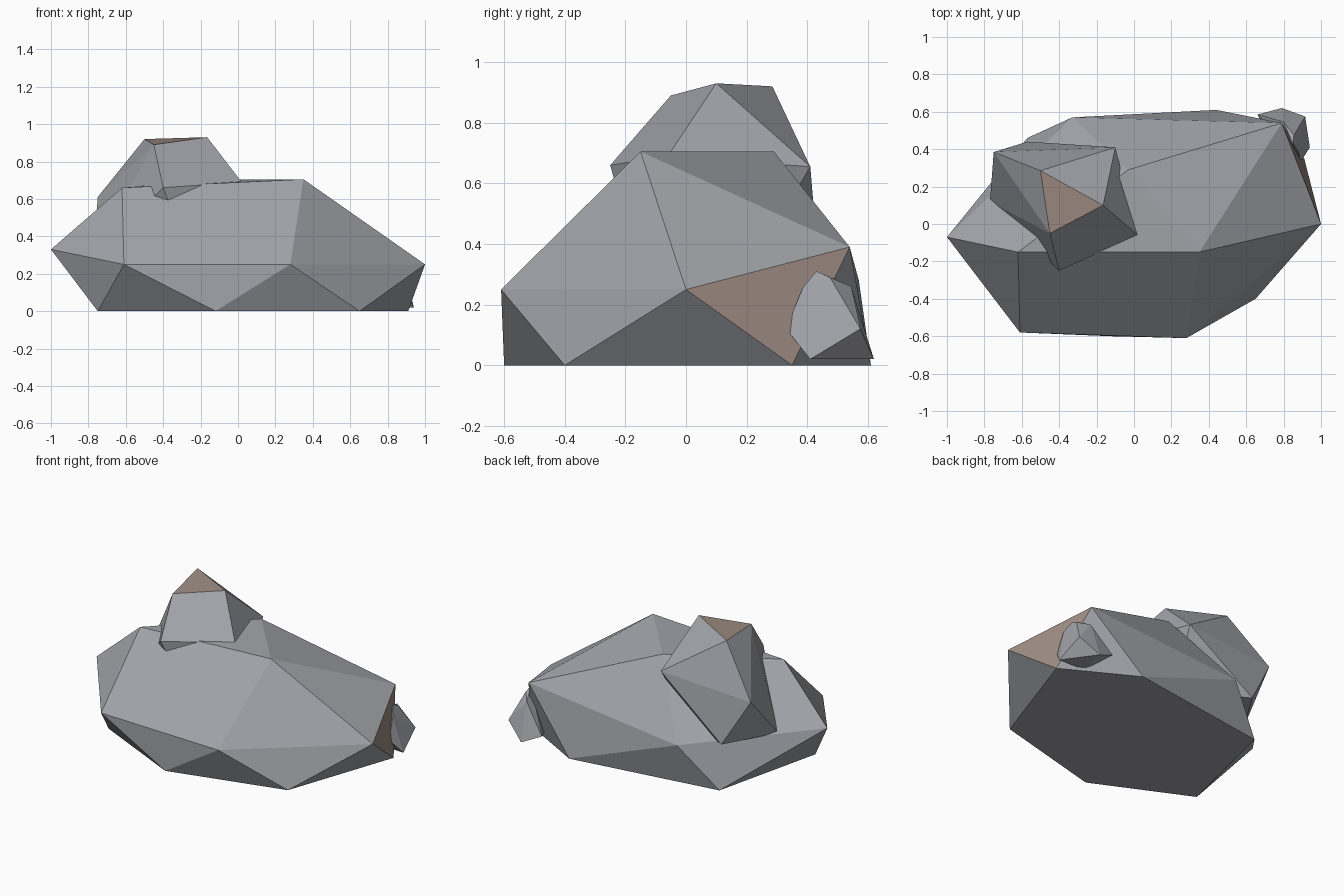
import bpy, bmesh, math
from mathutils import Vector

default_cube = bpy.data.objects.get("Cube")
if default_cube:
    bpy.data.objects.remove(default_cube, do_unlink=True)


def make_material(name, rgb):
    material = bpy.data.materials.new(name)
    material.use_nodes = True
    colour = (*rgb, 1.0)
    material.diffuse_color = colour
    shader = material.node_tree.nodes["Principled BSDF"]
    shader.inputs["Base Color"].default_value = colour
    shader.inputs["Roughness"].default_value = 0.9
    return material


stone_grey = make_material("stone grey", (0.36, 0.37, 0.40))
earth_brown = make_material("earth brown", (0.34, 0.265, 0.225))


def make_rock(name, corners, brown_direction=None):
    """Wrap a faceted stone around its corners; one facet may be brown."""
    bm = bmesh.new()
    for corner in corners:
        bm.verts.new(corner)
    hull = bmesh.ops.convex_hull(bm, input=bm.verts[:])
    leftovers = {v for v in hull["geom_interior"] + hull["geom_unused"]
                 if isinstance(v, bmesh.types.BMVert)}
    bmesh.ops.delete(bm, geom=list(leftovers), context="VERTS")
    # Merge triangles that lie in nearly the same plane
    bmesh.ops.dissolve_limit(bm, angle_limit=math.radians(2),
                             verts=bm.verts[:], edges=bm.edges[:])
    bmesh.ops.recalc_face_normals(bm, faces=bm.faces[:])
    bm.normal_update()
    if brown_direction:
        direction = Vector(brown_direction).normalized()
        facet = max(bm.faces, key=lambda face: face.normal.dot(direction))
        facet.material_index = 1
    mesh = bpy.data.meshes.new(name)
    bm.to_mesh(mesh)
    bm.free()
    mesh.materials.append(stone_grey)
    mesh.materials.append(earth_brown)
    rock = bpy.data.objects.new(name, mesh)
    bpy.context.collection.objects.link(rock)
    return rock


# Large boulder: ground ring, widest ring, then crown
boulder_ground = [(-.75, -.30, 0), (-.12, -.60, 0), (.65, -.40, 0),
                  (.91, .35, 0), (.44, .61, 0), (-.57, .46, 0)]
boulder_waist = [(-.61, -.58, .25), (.28, -.61, .25), (1, 0, .25),
                 (.79, .54, .39), (-.33, .57, .28), (-1, -.07, .33)]
boulder_crown = [(-.62, -.15, .66), (.35, -.15, .705), (-.03, .29, .705)]
make_rock("large_boulder", boulder_ground + boulder_waist + boulder_crown,
          brown_direction=(.94, .33, .13))

# Upper stone: brown cap, shoulders, then sunken base
upper_cap = [(-.165, .10, .93), (-.50, .285, .92), (-.45, -.05, .89)]
upper_shoulders = [(-.40, -.25, .66), (.02, -.06, .69),
                   (-.10, .41, .655), (-.75, .385, .61)]
upper_base = [(-.57, .44, .30), (-.77, .12, .31),
              (-.33, -.20, .48), (-.15, .20, .30)]
make_rock("upper_stone", upper_cap + upper_shoulders + upper_base,
          brown_direction=(-.09, -.10, .99))

# Small stone leaning on the back corner
small_top = [(.85, .43, .31), (.855, .475, .29), (.80, .545, .26),
             (.88, .385, .255)]
small_sides = [(.915, .575, .12), (.89, .33, .12), (.66, .585, .08)]
small_base = [(.79, .62, .02), (.94, .41, .02), (.75, .42, .02)]
make_rock("small_stone", small_top + small_sides + small_base)
